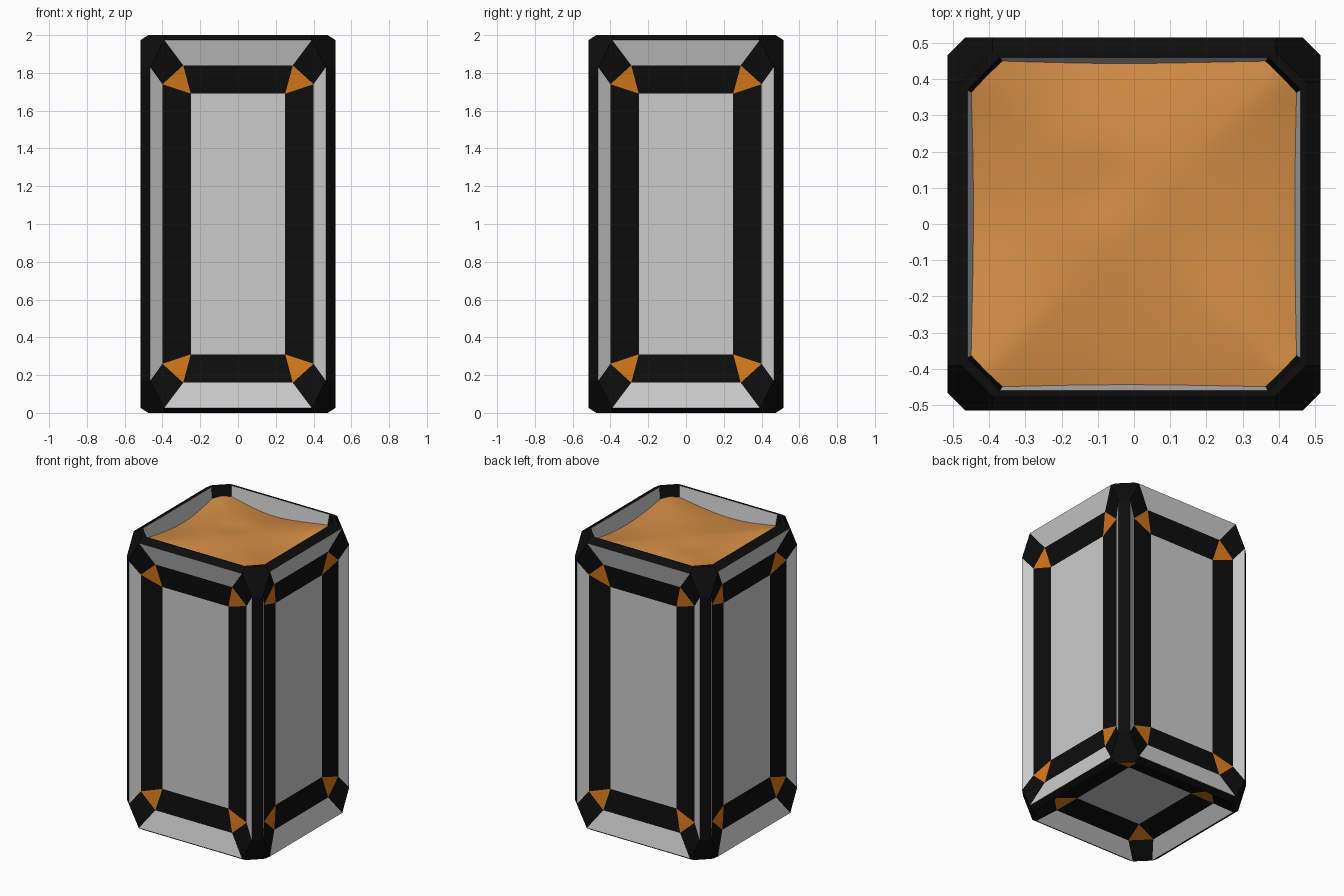
import bpy, bmesh, math
from mathutils import Vector, Matrix

if "Cube" in bpy.data.objects:
    bpy.data.objects.remove(bpy.data.objects["Cube"])

CENTRE = Vector((0, 0, 1))
parts = {"frame": [], "panels": [], "corner_inserts": []}


def add(part, pts, inward=False):
    """Store a polygon, wound to face away from the centre (or towards the axis)."""
    pts = [Vector(p) for p in pts]
    mid = sum(pts, Vector()) / len(pts)
    n = Vector()
    for a, b in zip(pts, pts[1:] + pts[:1]):
        n += (a - mid).cross(b - mid)
    ref = -Vector((mid.x, mid.y, 0)) if inward else mid - CENTRE
    parts[part].append(pts if n.dot(ref) > 0 else pts[::-1])


def turn(p, k):
    return Matrix.Rotation(k * math.pi / 2, 3, 'Z') @ Vector(p)


def ring(p, q):
    """Octagon from two first-quadrant points."""
    (a, b), (c, d) = p, q
    return [(a, b), (c, d), (c, -d), (a, -b), (-a, -b), (-c, -d), (-c, d), (-a, b)]


def recessed_face(place, outer, inner, core, levels):
    """Sloped grey lip, black band, orange corner inserts, grey centre."""
    o = [place(u, v, levels[0]) for u, v in ring(*outer)]
    i = [place(u, v, levels[1]) for u, v in ring(*inner)]
    cx, cz = core
    c = [place(u, v, levels[2]) for u, v in
         ((cx, cz), (cx, -cz), (-cx, -cz), (-cx, cz))]
    add("panels", c)
    for n in range(8):
        m = (n + 1) % 8
        corner = n % 2 == 0
        add("frame" if corner else "panels", [o[n], o[m], i[m], i[n]])
        if corner:
            add("corner_inserts", [i[n], i[m], c[n // 2]])
        else:
            add("frame", [i[n], i[m], c[(n // 2 + 1) % 4], c[n // 2]])


# Four tall sides
for k in range(4):
    recessed_face(lambda u, v, d, k=k: turn((u, -d, 1 + v), k),
                  [(.39, .974), (.465, .83)], [(.29, .84), (.40, .74)],
                  (.25, .69), (.515, .478, .46))

# Underside
recessed_face(lambda u, v, d: Vector((u, v, d)),
              [(.39, .475), (.475, .39)], [(.29, .40), (.40, .29)],
              (.25, .25), (0, .08, .115))

# Chamfered edges and cut corners
for k in range(4):
    add("frame", [turn(p, k) for p in (
        (.465, -.515, .17), (.515, -.465, .17), (.515, -.465, 1.83), (.465, -.515, 1.83))])
    for s in (1, -1):
        def z(h):
            return 1 + s * h
        add("frame", [turn(p, k) for p in (
            (-.39, -.515, z(.974)), (.39, -.515, z(.974)), (.39, -.475, z(1)), (-.39, -.475, z(1)))])
        add("frame", [turn(p, k) for p in (
            (.465, -.515, z(.83)), (.515, -.465, z(.83)), (.515, -.39, z(.974)),
            (.475, -.39, z(1)), (.39, -.475, z(1)), (.39, -.515, z(.974)))])

# Top rim and inner walls
rim = [(*p, 2) for p in ring((.39, .475), (.475, .39))]
lip = [(*p, 2) for p in ring((.37, .46), (.46, .37))]
low = [(*p, 1.8) for p in ring((.35, .43), (.43, .35))]
for n in range(8):
    m = (n + 1) % 8
    add("frame", [rim[n], rim[m], lip[m], lip[n]])
    add("frame" if n % 2 == 0 else "panels", [lip[n], lip[m], low[m], low[n]], inward=True)


def colour(ob, name, rgb):
    mat = bpy.data.materials.new(name)
    mat.diffuse_color = (*rgb, 1)
    mat.use_nodes = True
    mat.node_tree.nodes["Principled BSDF"].inputs["Base Color"].default_value = mat.diffuse_color
    ob.data.materials.append(mat)


def make(name, bm):
    me = bpy.data.meshes.new(name)
    bm.to_mesh(me)
    bm.free()
    ob = bpy.data.objects.new(name, me)
    bpy.context.collection.objects.link(ob)
    return ob


obs = {}
for name, polys in parts.items():
    bm = bmesh.new()
    for pts in polys:
        bm.faces.new([bm.verts.new(p) for p in pts])
    bmesh.ops.remove_doubles(bm, verts=bm.verts, dist=1e-4)
    obs[name] = make(name, bm)
colour(obs["frame"], "black", (.004, .004, .004))
colour(obs["corner_inserts"], "orange", (.68, .19, .01))

# Uneven sand filling, clipped to the opening
bm = bmesh.new()
bmesh.ops.create_grid(bm, x_segments=32, y_segments=32, size=.458)
for sx in (1, -1):
    for sy in (1, -1):
        bmesh.ops.bisect_plane(bm, geom=bm.verts[:] + bm.edges[:] + bm.faces[:],
                               plane_co=(sx * .413, sy * .413, 0),
                               plane_no=(sx, sy, 0), clear_outer=True)
for v in bm.verts:
    x, y = v.co.xy
    edge = max(abs(x), abs(y)) / .458
    along = min(abs(x), abs(y)) / .458
    v.co.z = (1.925 - .035 * edge ** 3 * (1 - along ** 2) + .015 * along ** 2
              - .015 * math.exp(-((x + .1) ** 2 + (y - .1) ** 2) / .01)
              + .008 * math.sin(9 * x + 2) * math.sin(8 * y + 1))
sand = make("sand_fill", bm)
sand.data.polygons.foreach_set("use_smooth", [True] * len(sand.data.polygons))
colour(sand, "sand", (.66, .27, .06))
